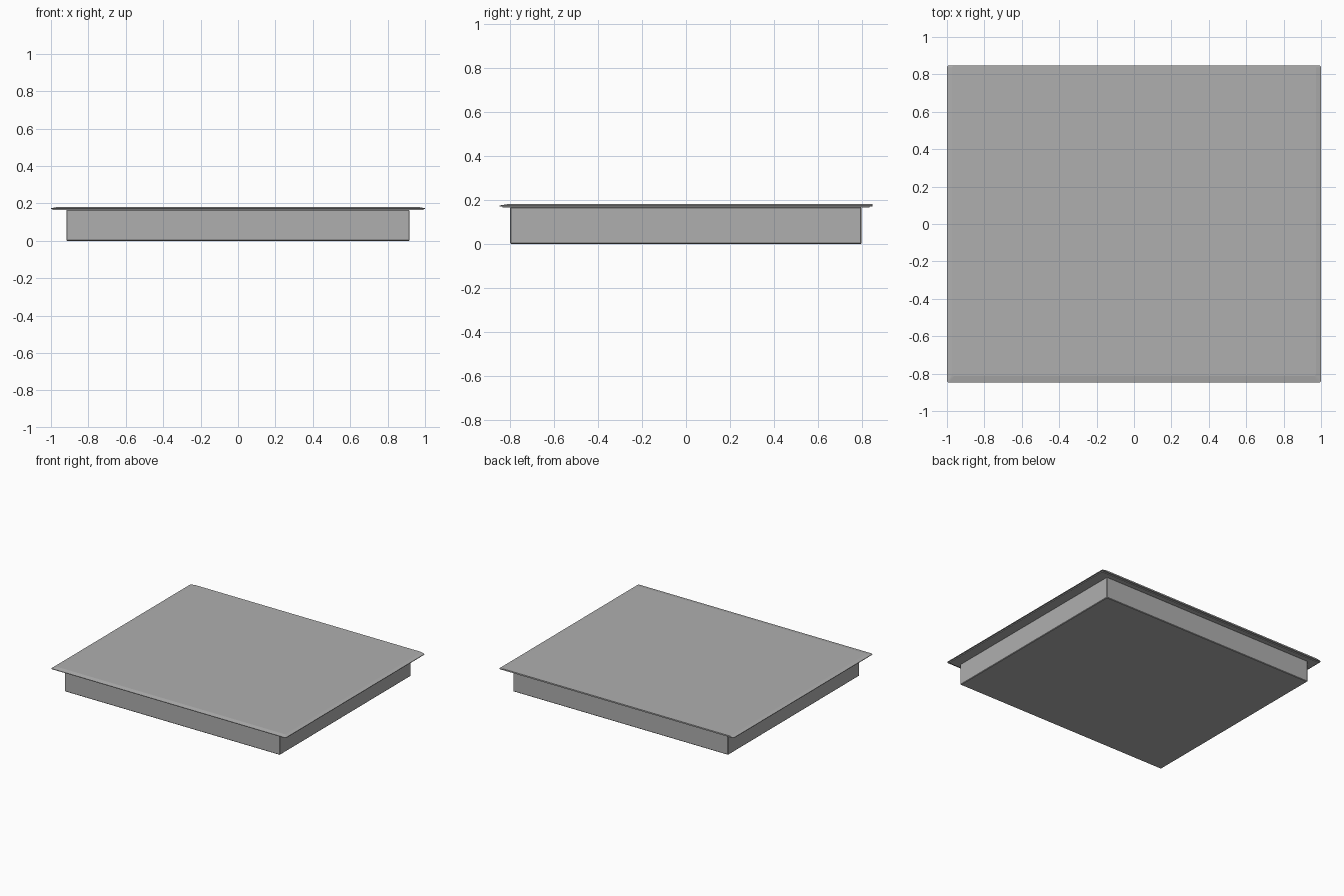
import bpy, bmesh

if "Cube" in bpy.data.objects:
    bpy.data.objects.remove(bpy.data.objects["Cube"])

grey = bpy.data.materials.new("dark_grey")
grey.diffuse_color = (0.43, 0.43, 0.43, 1)
grey.use_nodes = True
grey.node_tree.nodes["Principled BSDF"].inputs["Base Color"].default_value = grey.diffuse_color


def slab(name, x0, x1, y0, y1, z0, z1, radius, segments=3, all_edges=False, slopes=None):
    """Box with rounded vertical (or all) edges and an optional sloped rim on top."""
    bm = bmesh.new()
    bmesh.ops.create_cube(bm, size=1)
    for v in bm.verts:
        v.co = (x1 if v.co.x > 0 else x0,
                y1 if v.co.y > 0 else y0,
                z1 if v.co.z > 0 else z0)
    edges = [e for e in bm.edges
             if all_edges or abs(e.verts[0].co.z - e.verts[1].co.z) > 1e-5]
    bmesh.ops.bevel(bm, geom=edges, offset=radius, segments=segments,
                    profile=0.5, affect='EDGES')
    if slopes:
        side, front, rise = slopes
        top = max(bm.faces, key=lambda f: f.calc_center_median().z)
        new = bmesh.ops.extrude_face_region(bm, geom=[top])["geom"]
        for v in (g for g in new if isinstance(g, bmesh.types.BMVert)):
            v.co.x += -side if v.co.x > 0 else side
            v.co.y += front if v.co.y < 0 else 0
            v.co.z += rise
        if top.is_valid:
            bmesh.ops.delete(bm, geom=[top], context='FACES_ONLY')
    bmesh.ops.recalc_face_normals(bm, faces=bm.faces)
    mesh = bpy.data.meshes.new(name)
    bm.to_mesh(mesh)
    bm.free()
    mesh.materials.append(grey)
    obj = bpy.data.objects.new(name, mesh)
    bpy.context.collection.objects.link(obj)


# Housing below the worktop
slab("housing", -0.918, 0.917, -0.80, 0.798, 0.0, 0.166, 0.004, 1, True)

# Thin seal frame under the glass
slab("seal_frame", -0.992, 0.992, -0.835, 0.835, 0.164, 0.171, 0.008)

# Glass top with rounded corners and sloped front and sides
slab("glass_top", -1.0, 1.0, -0.848, 0.848, 0.1695, 0.174, 0.01,
     slopes=(0.028, 0.035, 0.006))
